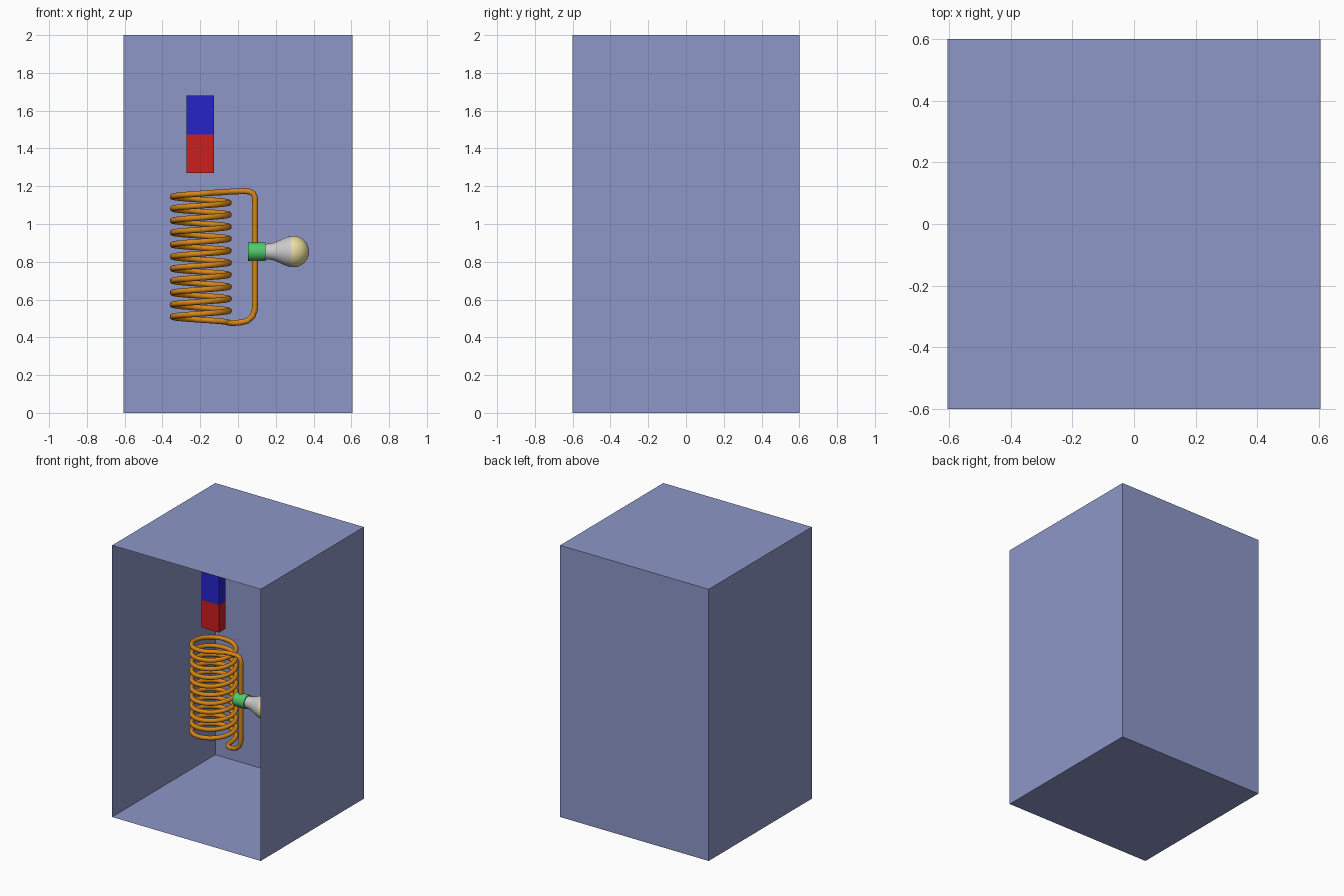
import bpy, bmesh
from math import sin, cos, pi, radians, sqrt

if "Cube" in bpy.data.objects:
    bpy.data.objects.remove(bpy.data.objects["Cube"])


def material(name, rgb):
    m = bpy.data.materials.new(name)
    m.diffuse_color = (*rgb, 1)
    m.use_nodes = True
    m.node_tree.nodes["Principled BSDF"].inputs["Base Color"].default_value = m.diffuse_color
    return m


def add_mesh(name, bm, mat=None, smooth=False):
    bmesh.ops.recalc_face_normals(bm, faces=bm.faces)
    me = bpy.data.meshes.new(name)
    bm.to_mesh(me)
    bm.free()
    ob = bpy.data.objects.new(name, me)
    bpy.context.collection.objects.link(ob)
    if mat:
        me.materials.append(mat)
    if smooth:
        bpy.ops.object.select_all(action='DESELECT')
        bpy.context.view_layer.objects.active = ob
        ob.select_set(True)
        bpy.ops.object.shade_smooth_by_angle(angle=radians(35))
    return ob


def box_bm(center, size):
    bm = bmesh.new()
    bmesh.ops.create_cube(bm, size=1)
    for v in bm.verts:
        v.co = [c + s * k for c, s, k in zip(center, size, v.co)]
    return bm


def lathe_x(name, profile, mat=None, y=-0.094, z=0.854, n=40):
    """Revolve (x, radius) points about a line parallel to x."""
    bm = bmesh.new()
    vs = [bm.verts.new((x, y, z + r)) for x, r in profile]
    es = [bm.edges.new(p) for p in zip(vs, vs[1:])]
    bmesh.ops.spin(bm, geom=vs + es, cent=(0, y, z), axis=(1, 0, 0),
                   angle=2 * pi, steps=n, use_duplicate=False)
    bmesh.ops.remove_doubles(bm, verts=bm.verts, dist=1e-5)
    return add_mesh(name, bm, mat, True)


wall = material("wall_blue", (0.27, 0.31, 0.58))
copper = material("copper", (0.68, 0.24, 0.01))
blue = material("magnet_blue", (0.02, 0.017, 0.6))
red = material("magnet_red", (0.6, 0.013, 0.013))
green = material("socket_green", (0.08, 0.58, 0.15))
yellow = material("glass_yellow", (0.83, 0.73, 0.34))

# open-fronted case
bm = box_bm((0, 0, 1), (1.21, 1.2, 2))
front = min(bm.faces, key=lambda f: f.calc_center_median().y)
bmesh.ops.delete(bm, geom=[front], context='FACES_ONLY')
add_mesh("case", bm, wall)

# bar magnet halves
add_mesh("magnet_top", box_bm((-0.2, 0, 1.576), (0.145, 0.075, 0.206)), blue)
add_mesh("magnet_bottom", box_bm((-0.2, 0, 1.3715), (0.145, 0.075, 0.203)), red)

# coil with leads: bottom lead, helix, top lead, closed by the upright wire
R, CX, PITCH = 0.149, -0.197, 0.0636
PY = -0.094
lead_low = [(0.09, PY, 0.6), (0.09, PY, 0.55), (0.078, PY, 0.512), (0.05, PY, 0.487),
            (0.01, PY, 0.478), (-0.025, -0.082, 0.476), (-0.043, -0.05, 0.476)]
turns = 10 + 300 / 360
steps = int(turns * 32)
helix = []
for i in range(steps + 1):
    a = 2 * pi * turns * i / steps
    helix.append((CX + R * cos(a), R * sin(a), 0.477 + PITCH * a / (2 * pi)))
lead_top = [(-0.08, -0.112, 1.168), (-0.03, -0.097, 1.172), (0.03, PY, 1.174),
            (0.06, PY, 1.172), (0.08, PY, 1.162), (0.09, PY, 1.14), (0.09, PY, 1.1)]
points = lead_low + helix + lead_top
cu = bpy.data.curves.new("coil_wire", 'CURVE')
cu.dimensions = '3D'
cu.bevel_depth = 0.0155
cu.bevel_resolution = 4
sp = cu.splines.new('POLY')
sp.points.add(len(points) - 1)
for p, co in zip(sp.points, points):
    p.co = (*co, 1)
sp.use_cyclic_u = True
sp.use_smooth = True
cu.materials.append(copper)
bpy.context.collection.objects.link(bpy.data.objects.new("coil_wire", cu))

# lamp socket, bulb neck and glass tip
lathe_x("lamp_socket", [(0.053, 0), (0.053, 0.049), (0.146, 0.049), (0.146, 0)], green)
lathe_x("bulb_neck", [(0.146, 0), (0.146, 0.041), (0.165, 0.042), (0.185, 0.046),
                      (0.205, 0.053), (0.225, 0.062), (0.245, 0.071),
                      (0.262, 0.0775), (0.28, 0.082)])
SX, SR = 0.293, 0.083
tip = [(0.28, 0.082)]
for i in range(13):
    a = pi / 2 * (1 - i / 12)
    tip.append((SX + SR * cos(a), SR * sin(a) if i < 12 else 0))
lathe_x("bulb_tip", tip, yellow)
